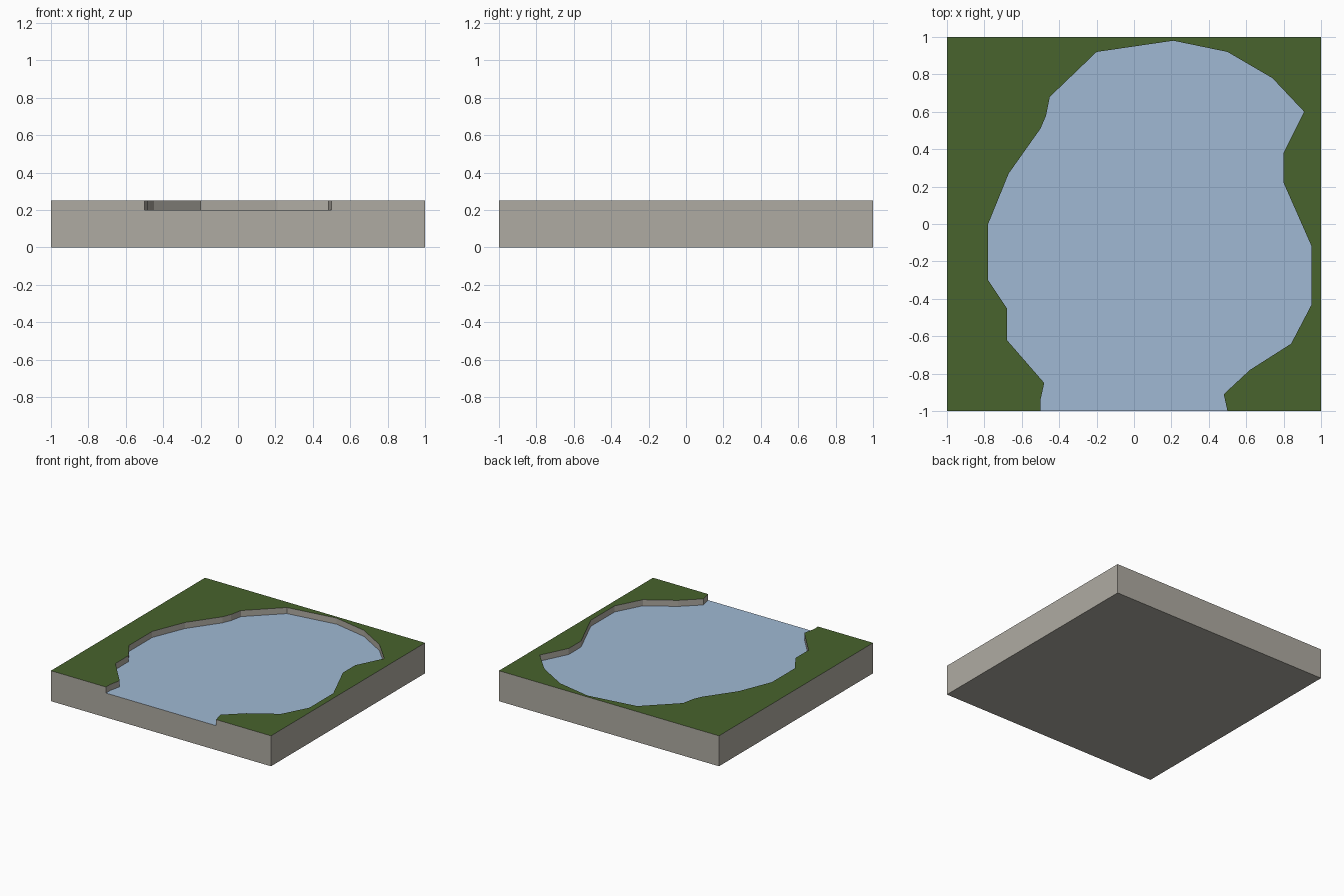
import bpy
import bmesh

if "Cube" in bpy.data.objects:
    bpy.data.objects.remove(bpy.data.objects["Cube"])

LAND_Z, WATER_Z = 0.25, 0.20

# Shoreline, from the left of the front opening round to the right
SHORE = [(-0.5, -1), (-0.5, -0.94), (-0.48, -0.85), (-0.68, -0.62), (-0.68, -0.45),
         (-0.78, -0.3), (-0.78, 0), (-0.67, 0.27), (-0.5, 0.51), (-0.47, 0.58),
         (-0.45, 0.68), (-0.2, 0.92), (0.21, 0.98), (0.5, 0.92), (0.74, 0.78),
         (0.91, 0.6), (0.8, 0.38), (0.8, 0.22), (0.95, -0.12), (0.95, -0.43),
         (0.84, -0.64), (0.62, -0.78), (0.48, -0.91), (0.5, -1)]
CORNERS = [(-1, -1), (1, -1), (1, 1), (-1, 1)]


def srgb(r, g, b):
    return tuple(((c / 255 + 0.055) / 1.055) ** 2.4 for c in (r, g, b)) + (1,)


def material(name, color):
    mat = bpy.data.materials.new(name)
    mat.use_nodes = True
    mat.diffuse_color = color
    bsdf = next(n for n in mat.node_tree.nodes if n.type == "BSDF_PRINCIPLED")
    bsdf.inputs["Base Color"].default_value = color
    return mat


def ring(bm, points, z):
    return [bm.verts.new((x, y, z)) for x, y in points]


def finish(bm, name, mats):
    mesh = bpy.data.meshes.new(name)
    bm.to_mesh(mesh)
    bm.free()
    for mat in mats:
        mesh.materials.append(mat)
    bpy.context.collection.objects.link(bpy.data.objects.new(name, mesh))


stone = material("stone grey", srgb(175, 171, 162))
grass = material("grass green", srgb(72, 99, 45))
water = material("water blue", srgb(160, 185, 211))

# Ground block: floor, outer sides, grassy top and the bank walls
bm = bmesh.new()
low = ring(bm, CORNERS, 0)
top = ring(bm, CORNERS, LAND_Z)
brink = ring(bm, SHORE, LAND_Z)
foot = ring(bm, SHORE, WATER_Z)

bm.faces.new(low[::-1])
for i in range(1, 4):
    j = (i + 1) % 4
    bm.faces.new((low[i], low[j], top[j], top[i]))
bm.faces.new((low[0], low[1], top[1], brink[-1], foot[-1], foot[0], brink[0], top[0]))
for i in range(len(SHORE) - 1):
    bm.faces.new((foot[i], foot[i + 1], brink[i + 1], brink[i]))
land = bm.faces.new([top[0]] + brink + top[1:])
land.material_index = 1
finish(bm, "ground_block", [stone, grass])

# Water sheet filling the basin up to the front edge
bm = bmesh.new()
bm.faces.new(ring(bm, SHORE[::-1], WATER_Z))
finish(bm, "water_surface", [water])
